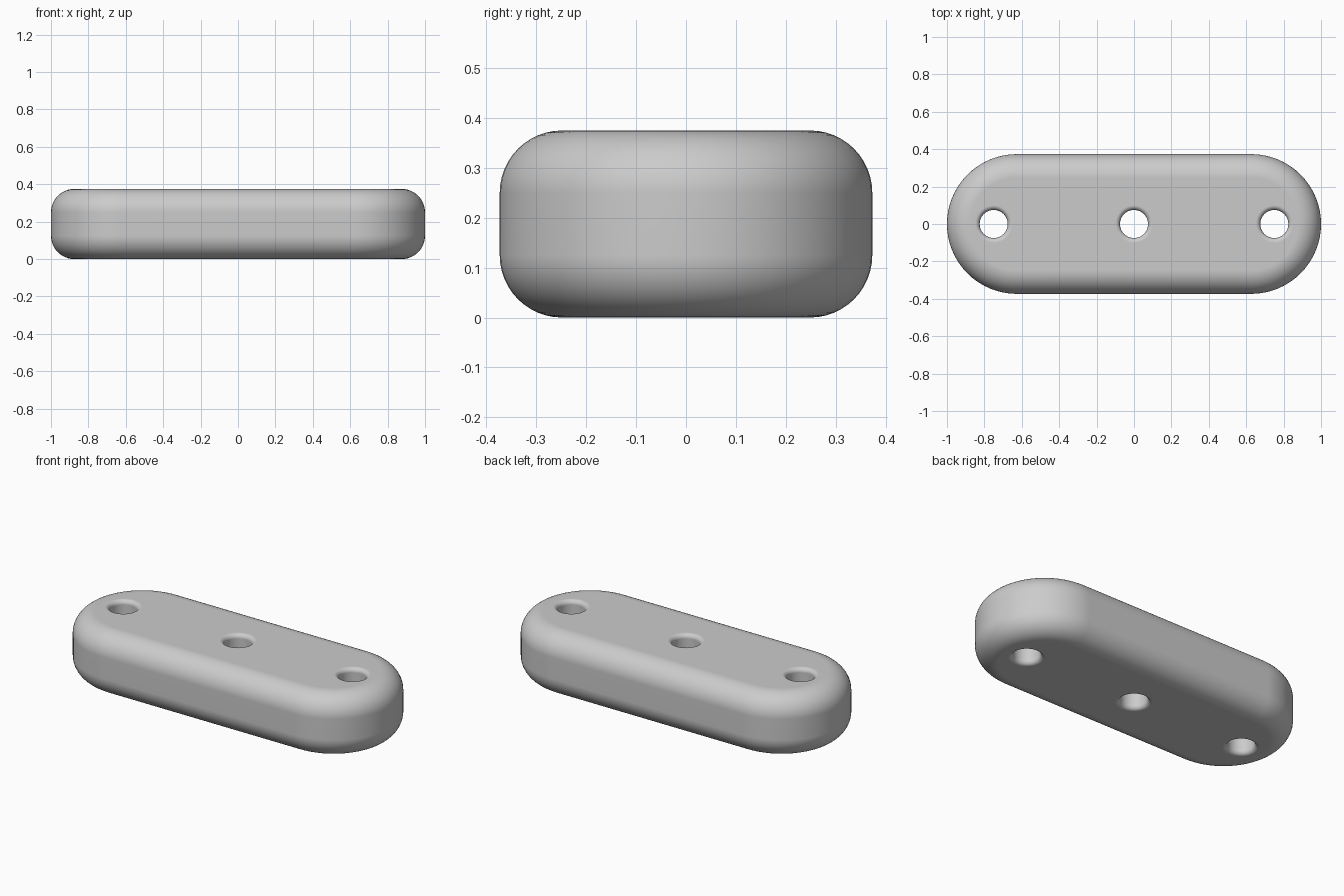
import bpy, bmesh, math

cube = bpy.data.objects.get("Cube")
if cube:
    bpy.data.objects.remove(cube)

HEIGHT, HALF_LENGTH, HALF_WIDTH, FILLET = 0.375, 1.0, 0.3735, 0.125
HOLE_RADIUS, HOLE_FILLET = 0.075, 0.025
HOLE_POSITIONS = (-0.75, 0, 0.75)

grey = bpy.data.materials.new("plain grey")
grey.use_nodes = True
colour = (0.6, 0.6, 0.6, 1)
grey.diffuse_color = colour
grey.node_tree.nodes["Principled BSDF"].inputs["Base Color"].default_value = colour


def loft(name, rings):
    """Skin a stack of matching closed rings and cap both ends."""
    bm = bmesh.new()
    loops = [[bm.verts.new(p) for p in ring] for ring in rings]
    n = len(loops[0])
    for a, b in zip(loops, loops[1:]):
        for i in range(n):
            j = (i + 1) % n
            bm.faces.new((a[i], a[j], b[j], b[i]))
    bm.faces.new(loops[0][::-1])
    bm.faces.new(loops[-1])
    mesh = bpy.data.meshes.new(name)
    bm.to_mesh(mesh)
    bm.free()
    obj = bpy.data.objects.new(name, mesh)
    bpy.context.collection.objects.link(obj)
    mesh.materials.append(grey)
    return obj


def stadium(radius, z, steps=32):
    """Outline with two straight sides and two half-round ends."""
    ring = []
    for side, start in ((1, -math.pi / 2), (-1, math.pi / 2)):
        for i in range(steps + 1):
            a = start + math.pi * i / steps
            ring.append((side * (HALF_LENGTH - HALF_WIDTH) + radius * math.cos(a),
                         radius * math.sin(a), z))
    return ring


def circle(x, radius, z, steps=48):
    return [(x + radius * math.cos(math.tau * i / steps),
             radius * math.sin(math.tau * i / steps), z) for i in range(steps)]


def mirrored(profile):
    """Repeat a lower half profile of (radius, z) for the upper half."""
    return profile + [(r, HEIGHT - z) for r, z in reversed(profile)]


def quarter(steps):
    return [math.pi / 2 * i / steps for i in range(steps + 1)]


# Rounded bar
body = mirrored([(HALF_WIDTH - FILLET + FILLET * math.sin(a), FILLET - FILLET * math.cos(a))
                 for a in quarter(12)])
bar = loft("rounded_bar", [stadium(r, z) for r, z in body])

# Through holes with rounded rims
rim = HOLE_RADIUS + HOLE_FILLET
hole = mirrored([(rim, -0.05)] + [(rim - HOLE_FILLET * math.sin(a),
                                   HOLE_FILLET - HOLE_FILLET * math.cos(a))
                                  for a in quarter(8)])
bpy.context.view_layer.objects.active = bar
for x in HOLE_POSITIONS:
    cutter = loft("hole_cutter", [circle(x, r, z) for r, z in hole])
    cutter.hide_render = True
    cut = bar.modifiers.new("hole", 'BOOLEAN')
    cut.operation = 'DIFFERENCE'
    cut.solver = 'EXACT'
    cut.object = cutter
    bpy.ops.object.modifier_apply(modifier=cut.name)
    bpy.data.objects.remove(cutter)

# Smooth fillets that run cleanly into the flat faces
bpy.ops.object.select_all(action='DESELECT')
bar.select_set(True)
bpy.ops.object.shade_smooth_by_angle(angle=math.radians(40))
weighted = bar.modifiers.new("clean shading", 'WEIGHTED_NORMAL')
weighted.keep_sharp = True
